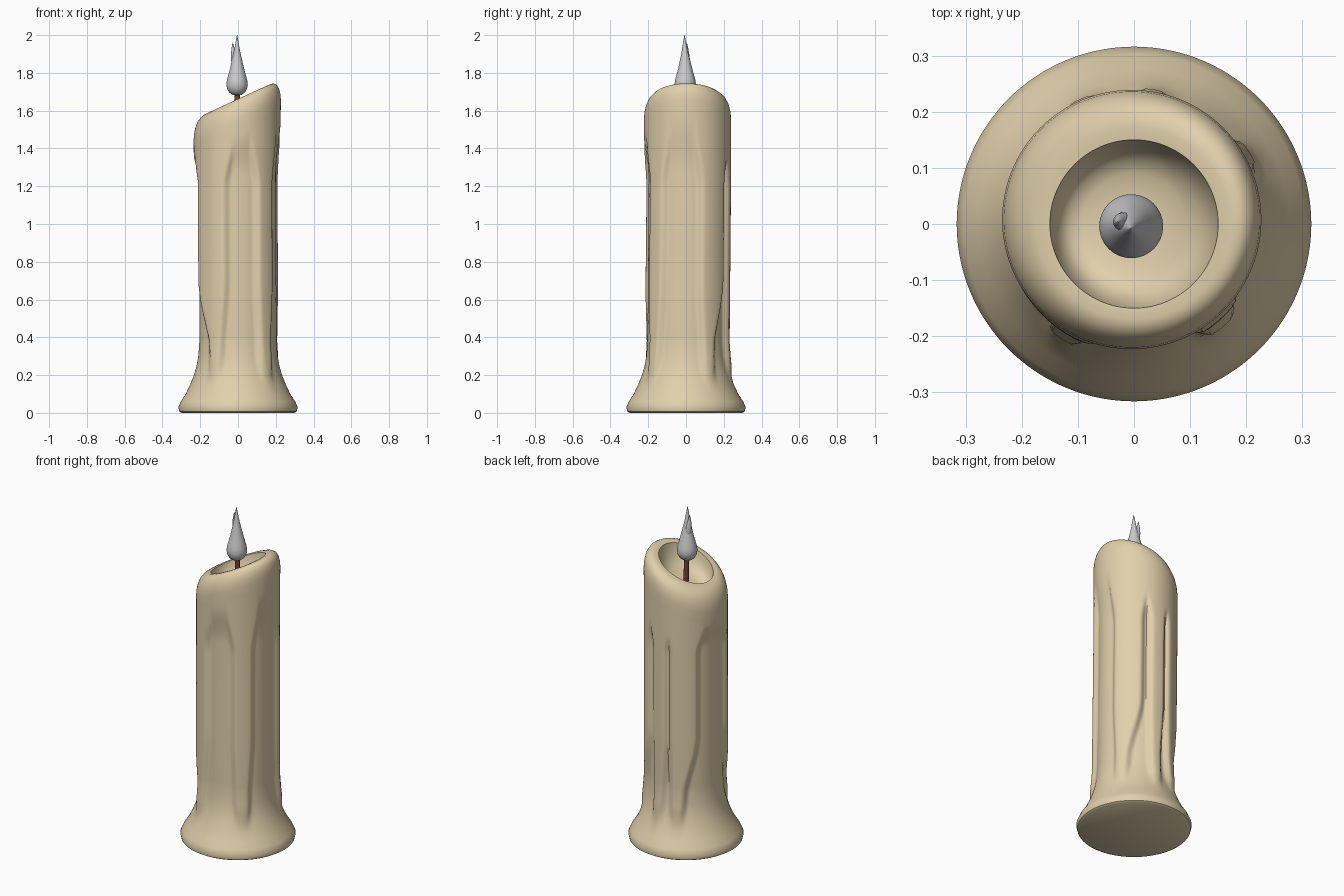
import bpy, bmesh, math
from mathutils import Vector

if "Cube" in bpy.data.objects:
    bpy.data.objects.remove(bpy.data.objects["Cube"])


def smooth(a, b, v):
    t = max(0.0, min(1.0, (v - a) / (b - a)))
    return t * t * (3 - 2 * t)


def lerp_profile(pts, z):
    for (r0, z0), (r1, z1) in zip(pts, pts[1:]):
        if z <= z1:
            return r0 + (r1 - r0) * (z - z0) / (z1 - z0)
    return pts[-1][0]


def material(name, col):
    m = bpy.data.materials.new(name)
    m.diffuse_color = (*col, 1)
    m.use_nodes = True
    m.node_tree.nodes["Principled BSDF"].inputs["Base Color"].default_value = m.diffuse_color
    return m


def loft(name, rings, mat=None, angle=40, extra=()):
    """Skin a stack of vertex rings, closing both ends; extra = more stacks."""
    bm = bmesh.new()
    for stack in (rings, *extra):
        rows = [[bm.verts.new(p) for p in ring] for ring in stack]
        n = len(rows[0])
        for a, b in zip(rows, rows[1:]):
            for i in range(n):
                j = (i + 1) % n
                bm.faces.new((a[i], a[j], b[j], b[i]))
        bm.faces.new(rows[0][::-1])
        bm.faces.new(rows[-1])
    bmesh.ops.recalc_face_normals(bm, faces=bm.faces)
    me = bpy.data.meshes.new(name)
    bm.to_mesh(me)
    bm.free()
    ob = bpy.data.objects.new(name, me)
    bpy.context.collection.objects.link(ob)
    if mat:
        me.materials.append(mat)
    bpy.ops.object.select_all(action='DESELECT')
    bpy.context.view_layer.objects.active = ob
    ob.select_set(True)
    bpy.ops.object.shade_smooth_by_angle(angle=math.radians(angle))
    return ob


def circle(cx, cy, z, r, n=32):
    return [Vector((cx + r * math.cos(2 * math.pi * i / n),
                    cy + r * math.sin(2 * math.pi * i / n), z)) for i in range(n)]


# Wax drips: centre angle, half width, centre angle at the tip, half width at the tip
DRIPS = [(-48, 15, -49, 11), (-132, 27, -122, 10), (122, 21, 113, 10),
         (84, 13, 82, 9), (40, 22, 32, 10), (5, 9, 5, 7)]


def drip_mask(deg, z):
    low = 1 - smooth(0.3, 0.72, z)
    best = smooth(1.26, 1.47, z)
    for c0, w0, c1, w1 in DRIPS[:5]:
        c, w = c0 + (c1 - c0) * low, w0 + (w1 - w0) * low
        w *= 0.45 + 0.55 * smooth(0.15, 0.3, z)
        w += 12 * smooth(1.2, 1.45, z)
        d = abs((deg - c + 180) % 360 - 180)
        best = max(best, (1 - smooth(w - 5, w + 5, d)) * smooth(0.15, 0.28, z))
    return best


# Candle body: flared foot, drips, slanted rim and melted bowl
FOOT = [(0.298, 0.0), (0.311, 0.008), (0.316, 0.03), (0.303, 0.06), (0.277, 0.1),
        (0.253, 0.15), (0.233, 0.2), (0.219, 0.25), (0.210, 0.3), (0.204, 0.38), (0.203, 2)]
RIM = [(0.231, 1.55), (0.228, 1.585), (0.221, 1.615), (0.209, 1.64), (0.192, 1.656),
       (0.172, 1.662), (0.15, 1.66), (0.148, 1.645), (0.142, 1.62), (0.132, 1.59),
       (0.115, 1.565), (0.09, 1.55), (0.05, 1.545), (0.012, 1.545)]
SEGS = 144


def body_ring(z, rim_r=None):
    ring = []
    for i in range(SEGS):
        deg = 360 * i / SEGS
        a = math.radians(deg)
        if rim_r is None:
            r = lerp_profile(FOOT, z) + 0.027 * drip_mask(deg, z)
        else:
            r = rim_r
        x, y = r * math.cos(a), r * math.sin(a)
        upper = smooth(0.2, 1.4, z) * smooth(0.16, 0.22, r)
        slant = 0.46 * x * smooth(1.2, 1.58, z if rim_r is None else 2)
        if rim_r is None:
            slant = 0.46 * x * smooth(1.15, 1.55, z)
        ring.append(Vector((x - 0.004 * upper, y + 0.008 * upper, z + slant)))
    return ring


levels = [p[1] for p in FOOT[:-1]] + [0.38 + 1.12 * k / 46 for k in range(1, 47)]
wax = material("wax", (0.75, 0.63, 0.41))
loft("candle_body", [body_ring(z) for z in levels] + [body_ring(z, r) for r, z in RIM], wax)

# Wick
red = material("wick_red", (0.2, 0.05, 0.03))
loft("wick", [circle(0, 0, 1.54, 0.015, 16), circle(-0.003, 0, 1.63, 0.015, 16),
              circle(-0.004, 0, 1.71, 0.014, 16)], red)

# Flame: teardrop with a main tip and a smaller side tip
MAIN = [(0.004, 1.68), (0.025, 1.684), (0.042, 1.697), (0.053, 1.717), (0.057, 1.74),
        (0.053, 1.765), (0.046, 1.79), (0.038, 1.82), (0.031, 1.85), (0.024, 1.88),
        (0.017, 1.91), (0.010, 1.95), (0.001, 2.0)]
SIDE = [(0.010, 1.80), (0.018, 1.85), (0.015, 1.89), (0.009, 1.925), (0.001, 1.96)]
main = [circle(-0.005, -0.004 - 0.004 * smooth(1.8, 2, z), z, r) for r, z in MAIN]
side = [circle(-0.014 - 0.014 * smooth(1.8, 1.96, z), 0.004, z, r) for r, z in SIDE]
loft("flame", main, extra=(side,))
